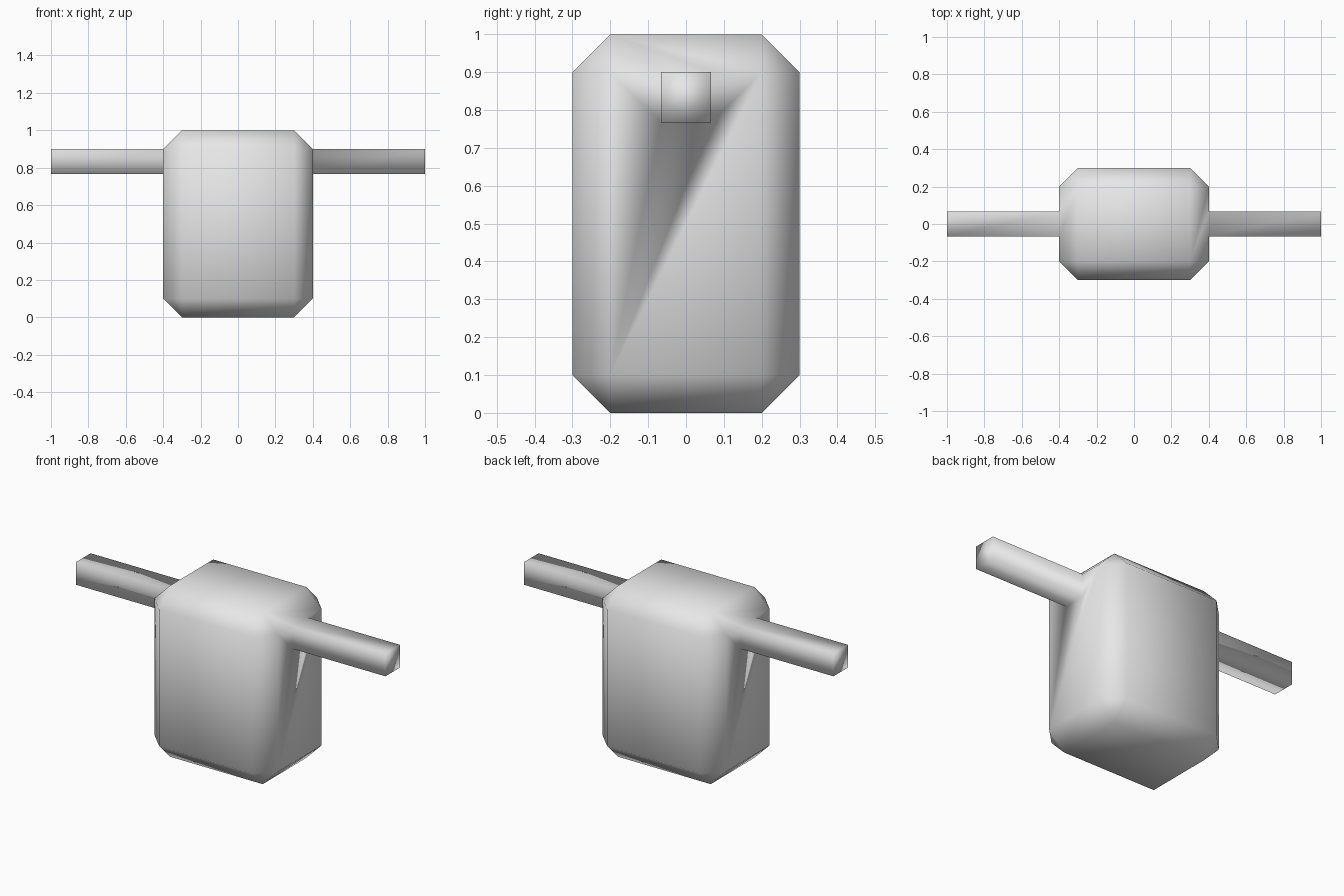
import bpy
import bmesh
from mathutils import Vector

cube = bpy.data.objects.get("Cube")
if cube:
    bpy.data.objects.remove(cube)

SIZE = Vector((0.8, 0.6, 1.0))
CHAMFER = 0.1
ARM = 0.4 / 3          # arm thickness
REACH = 0.6            # arm length

# Single plain grey
grey = bpy.data.materials.new("light_grey")
grey.use_nodes = True
grey.diffuse_color = (0.8, 0.8, 0.8, 1)
grey.node_tree.nodes["Principled BSDF"].inputs["Base Color"].default_value = (0.8, 0.8, 0.8, 1)

# Chamfered block for the torso
bm = bmesh.new()
bmesh.ops.create_cube(bm, size=1)
bmesh.ops.scale(bm, vec=SIZE, verts=bm.verts)
bmesh.ops.translate(bm, vec=(0, 0, SIZE.z / 2), verts=bm.verts)
bmesh.ops.bevel(bm, geom=bm.edges[:], offset=CHAMFER, segments=1,
                affect='EDGES', profile=0.5)


def grow_arm(side):
    """Split a square off the top middle of a side face and pull it outward."""
    face = max(bm.faces, key=lambda f: (round(f.normal.x * side, 3), f.calc_area()))
    top = max(face.edges, key=lambda e: sum(v.co.z for v in e.verts))
    bmesh.ops.subdivide_edges(bm, edges=[top], cuts=2)
    bm.normal_update()
    face = max(bm.faces, key=lambda f: (round(f.normal.x * side, 3), f.calc_area()))
    inner = sorted((v for v in face.verts if abs(v.co.y) < ARM), key=lambda v: v.co.y)
    for v in inner:
        v.co.y = ARM / 2 if v.co.y > 0 else -ARM / 2
    drop = Vector((0, 0, -ARM))
    bmesh.utils.face_split(face, inner[0], inner[1],
                           coords=[v.co + drop for v in inner])
    bm.normal_update()
    patch = next(f for f in inner[0].link_faces
                 if inner[1] in f.verts and len(f.verts) == 4 and abs(f.normal.x) > 0.9)
    arm = bmesh.ops.extrude_discrete_faces(bm, faces=[patch])["faces"][0]
    bmesh.ops.translate(bm, vec=(side * REACH, 0, 0), verts=arm.verts)
    bm.normal_update()


for side in (1, -1):
    grow_arm(side)

# One continuous smooth skin
bmesh.ops.recalc_face_normals(bm, faces=bm.faces[:])
for f in bm.faces:
    f.smooth = True
mesh = bpy.data.meshes.new("body_with_arms")
bm.to_mesh(mesh)
bm.free()
mesh.materials.append(grey)
body = bpy.data.objects.new("body_with_arms", mesh)
bpy.context.collection.objects.link(body)
